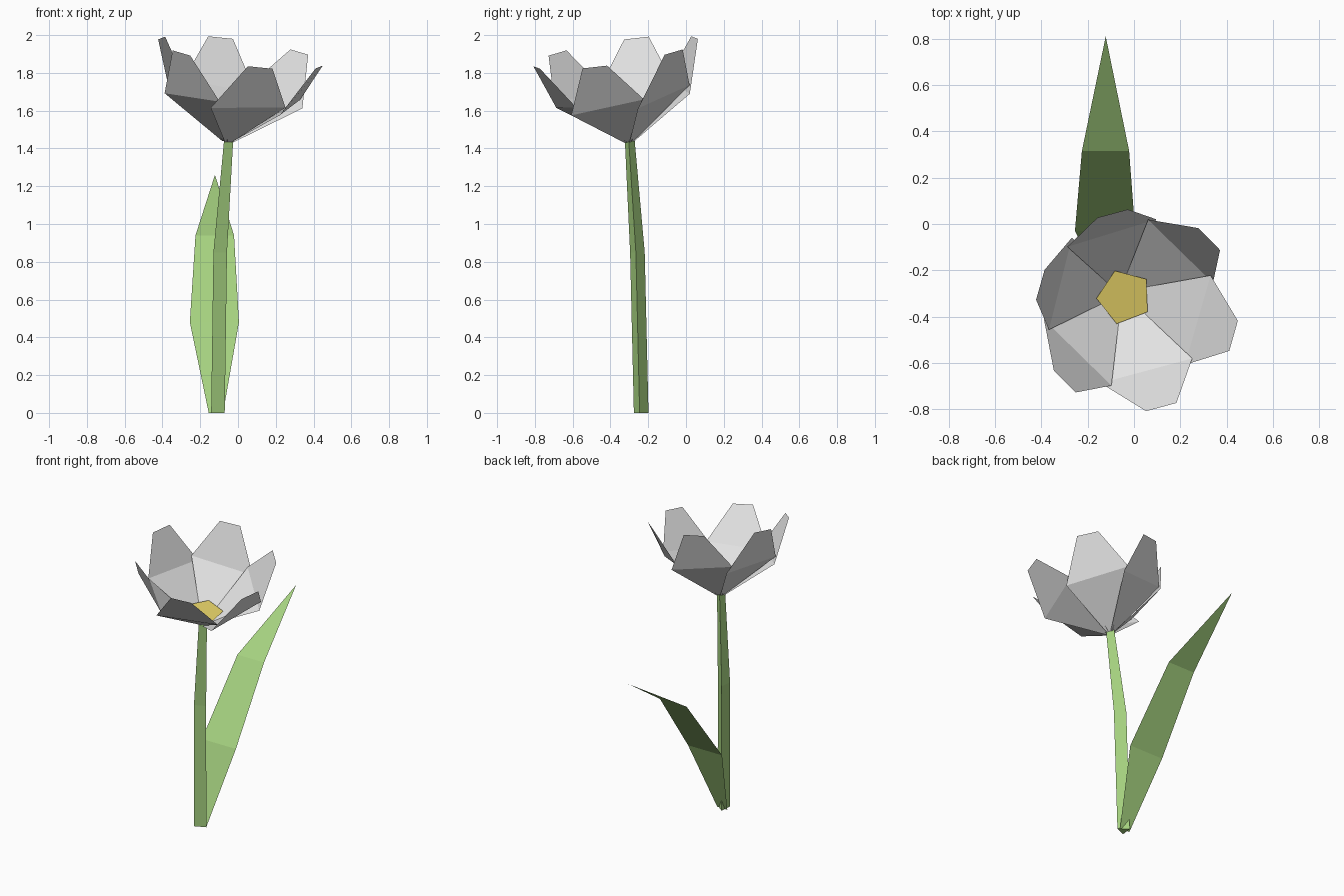
import bpy, bmesh, math
from mathutils import Vector

if "Cube" in bpy.data.objects:
    bpy.data.objects.remove(bpy.data.objects["Cube"])


def material(name, rgb):
    m = bpy.data.materials.new(name)
    m.diffuse_color = (*rgb, 1)
    m.use_nodes = True
    m.node_tree.nodes["Principled BSDF"].inputs["Base Color"].default_value = m.diffuse_color
    return m


GREEN = material("leaf green", (0.381, 0.645, 0.216))
WHITE = material("petal white", (0.76, 0.76, 0.76))
YELLOW = material("pollen yellow", (0.76, 0.62, 0.13))


def build(name, verts, faces, mat):
    mesh = bpy.data.meshes.new(name)
    mesh.from_pydata([tuple(v) for v in verts], [], faces)
    mesh.materials.append(mat)
    obj = bpy.data.objects.new(name, mesh)
    bpy.context.collection.objects.link(obj)
    return obj


# Stem: three-sided tube along a gently bent path (x, y, z, radius)
path = [(-0.115, -0.24, 0, 0.045), (-0.103, -0.26, 0.85, 0.045),
        (-0.055, -0.30, 1.45, 0.030)]
verts = []
for x, y, z, r in path:
    for k in range(3):
        a = math.radians(-7 + 120 * k)
        verts.append((x + r * math.cos(a), y + r * math.sin(a), z))
faces = [(3 * i + k, 3 * i + (k + 1) % 3, 3 * i + 3 + (k + 1) % 3, 3 * i + 3 + k)
         for i in range(2) for k in range(3)]
build("stem", verts, faces + [(2, 1, 0), (6, 7, 8)], GREEN)

# Leaf: flat blade bending backwards (centre x, half width, y, z)
rows = [(-0.117, 0.038, -0.23, 0), (-0.125, 0.13, -0.03, 0.48),
        (-0.123, 0.102, 0.315, 0.94)]
verts = [(x + s * w, y, z) for x, w, y, z in rows for s in (-1, 1)]
verts.append((-0.122, 0.81, 1.26))
build("leaf", verts, [(0, 1, 3, 2), (2, 3, 5, 4), (4, 5, 6)], GREEN)

# Tilted frame of the flower head
base = Vector((-0.055, -0.30, 1.435))
axis = Vector((0.14, -0.15, 0.977)).normalized()
ux = (Vector((1, 0, 0)) - axis * axis.x).normalized()
uy = axis.cross(ux)


def head(radial, side, height, angle):
    c, s = math.cos(angle), math.sin(angle)
    return (base + ux * (radial * c - side * s)
            + uy * (radial * s + side * c) + axis * height)


# Six petals, each rolled a little so that it overlaps its neighbour
profile = [(0.02, -0.02, 0.0), (0.02, 0.02, 0.005),
           (0.315, -0.204, 0.222), (0.308, 0.204, 0.262),
           (0.438, -0.068, 0.483), (0.438, 0.068, 0.483)]
for i in range(6):
    a = math.radians(-76 + 60 * i)
    build(f"petal_{i + 1}", [head(*p, a) for p in profile],
          [(0, 2, 3, 1), (2, 4, 5, 3)], WHITE)

# Pollen disc at the heart of the flower
build("flower_centre", [head(0.122, 0, 0.095, math.radians(38 + 72 * k)) for k in range(5)],
      [(0, 1, 2, 3, 4)], YELLOW)
